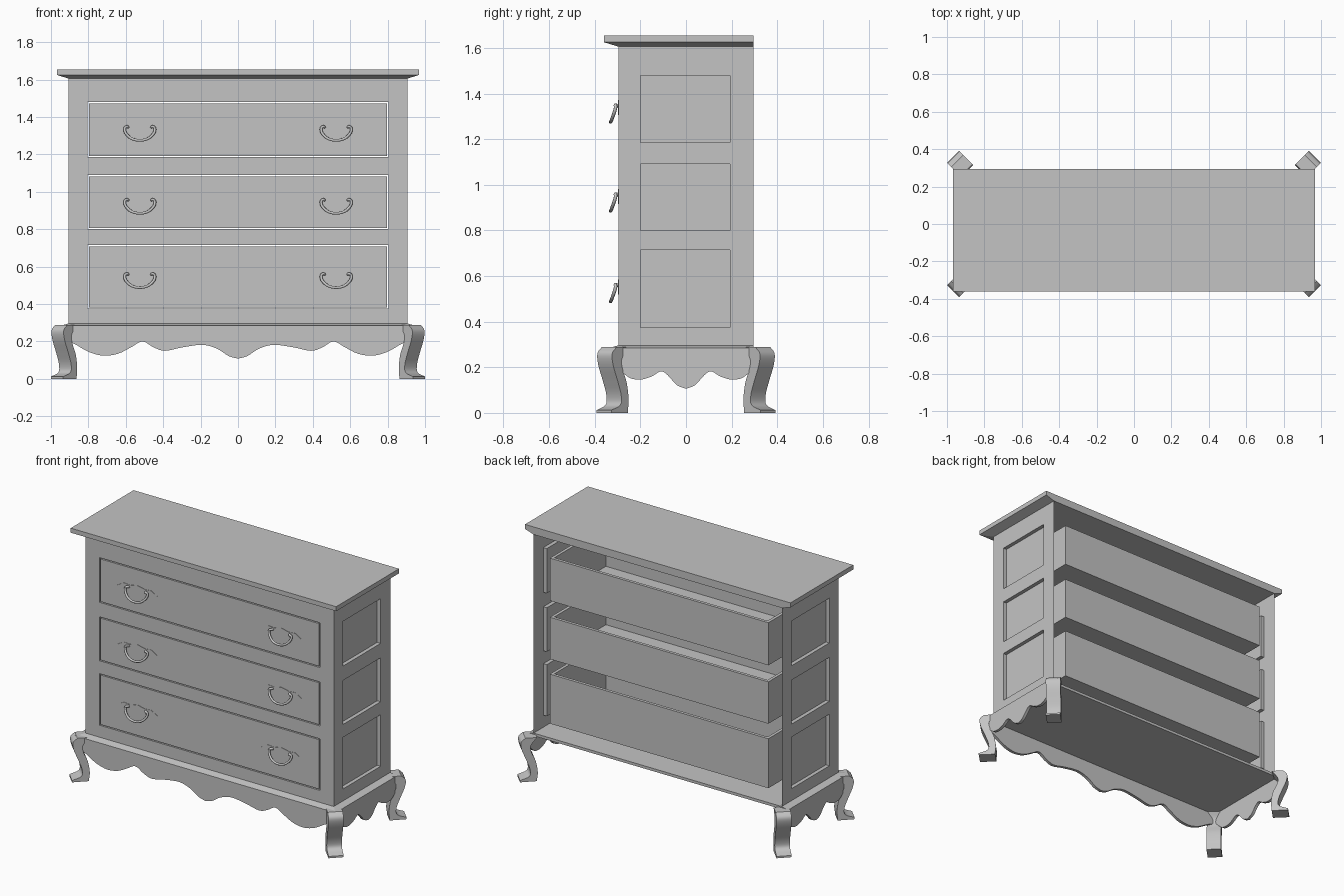
import bpy, bmesh, math
from mathutils import Vector

if "Cube" in bpy.data.objects:
    bpy.data.objects.remove(bpy.data.objects["Cube"])

mat = bpy.data.materials.new("plain_grey")
mat.diffuse_color = (0.55, 0.55, 0.55, 1)
mat.use_nodes = True
mat.node_tree.nodes["Principled BSDF"].inputs["Base Color"].default_value = mat.diffuse_color


def finish(ob, smooth=None):
    me = ob.data
    me.materials.clear()
    me.materials.append(mat)
    if smooth:
        me.polygons.foreach_set("use_smooth", [True] * len(me.polygons))
        me.set_sharp_from_angle(angle=math.radians(smooth))
    return ob


def make(name, verts, faces, smooth=None, closed=True):
    me = bpy.data.meshes.new(name)
    me.from_pydata([tuple(v) for v in verts], [], faces)
    bm = bmesh.new()
    bm.from_mesh(me)
    bmesh.ops.remove_doubles(bm, verts=bm.verts, dist=1e-5)
    if closed:
        bmesh.ops.recalc_face_normals(bm, faces=bm.faces)
    bm.to_mesh(me)
    bm.free()
    ob = bpy.data.objects.new(name, me)
    bpy.context.collection.objects.link(ob)
    return finish(ob, smooth)


def prism(name, pts, place, smooth=None):
    """Extrude a 2D outline; place(u, v, side) gives the point for side -1 / +1."""
    n = len(pts)
    verts = [place(u, v, s) for s in (-1, 1) for u, v in pts]
    faces = [tuple(range(n)), tuple(range(n, 2 * n))]
    faces += [(i, (i + 1) % n, n + (i + 1) % n, n + i) for i in range(n)]
    return make(name, verts, faces, smooth)


def rings(name, levels):
    """Stack of rectangles (half x, front y, back y, z)."""
    verts, faces = [], [(0, 1, 2, 3)]
    for hx, f, b, z in levels:
        verts += [(-hx, f, z), (hx, f, z), (hx, b, z), (-hx, b, z)]
    for k in range(len(levels) - 1):
        faces += [(4*k + i, 4*k + (i+1) % 4, 4*k + 4 + (i+1) % 4, 4*k + 4 + i) for i in range(4)]
    e = 4 * (len(levels) - 1)
    faces.append((e, e + 1, e + 2, e + 3))
    return make(name, verts, faces)


def spline(pts, n=4):
    """Catmull-Rom through a few points."""
    P = [Vector(p) for p in pts]
    P = [2 * P[0] - P[1]] + P + [2 * P[-1] - P[-2]]
    out = []
    for i in range(1, len(P) - 2):
        a, b, c, d = P[i - 1:i + 3]
        for k in range(n):
            t = k / n
            out.append(0.5 * (2*b + (c - a)*t + (2*a - 5*b + 4*c - d)*t*t + (3*b - a - 3*c + d)*t**3))
    return out + [P[-2]]


def grid_panel(name, us, vs, place, depth=None):
    """Panel with odd cells in both directions cut out, or recessed by depth."""
    verts, faces = [], []

    def quad(q):
        faces.append(tuple(range(len(verts), len(verts) + 4)))
        verts.extend(place(*p) for p in q)

    for i in range(len(us) - 1):
        for j in range(len(vs) - 1):
            c = [(us[i], vs[j]), (us[i+1], vs[j]), (us[i+1], vs[j+1]), (us[i], vs[j+1])]
            if not (i % 2 and j % 2):
                quad([(u, v, 0) for u, v in c])
            elif depth:
                quad([(u, v, depth) for u, v in c])
                for k in range(4):
                    a, b = c[k], c[(k + 1) % 4]
                    quad([(*a, 0), (*b, 0), (*b, depth), (*a, depth)])
    ob = make(name, verts, faces)
    return ob


# Top board with sloped underside, and base moulding with cabinet floor
rings("top_board", [(.905, -.295, .295, 1.605), (.968, -.36, .295, 1.625), (.968, -.36, .295, 1.655)])
rings("base_moulding", [(.95, -.34, .295, .278), (.95, -.34, .295, .284), (.906, -.296, .295, .296)])

# Cabinet front frame with drawer openings
drawers = [(.375, .715), (.80, 1.09), (1.185, 1.48)]
zs = [.29] + [z for d in drawers for z in d] + [1.61]
frame = grid_panel("front_frame", [-.905, -.805, .805, .905], zs, lambda u, v, d: (u, -.295, v))
sol = frame.modifiers.new("thickness", 'SOLIDIFY')
sol.thickness = .015
sol.offset = -1 if frame.data.polygons[0].normal.y < 0 else 1

# Cabinet sides with three recessed panels each, open back
for s, side in ((-1, "left"), (1, "right")):
    grid_panel(side + "_side_panel", [-.295, -.2, .193, .295], zs,
               lambda u, v, d: (s * (.905 - d), u, v), .025)

# Drawers (open boxes) and handles
for n, ((z0, z1), hz) in enumerate(zip(drawers, (.55, .947, 1.337)), 1):
    z0 += .007
    z1 -= .007
    X, F, B, t = .797, -.295, .28, .02
    ring = lambda x, f, b, z: [(-x, f, z), (x, f, z), (x, b, z), (-x, b, z)]
    verts = ring(X, F, B, z0) + ring(X, F, B, z1) + ring(X-t, F+t, B-t, z1) + ring(X-t, F+t, B-t, z0+t)
    faces = [(0, 1, 2, 3), (12, 13, 14, 15)]
    for k in (0, 4, 8):
        faces += [(k+i, k+(i+1) % 4, k+4+(i+1) % 4, k+4+i) for i in range(4)]
    make(f"drawer_{n}", verts, faces)

    for s, side in ((-1, "left"), (1, "right")):
        cx = s * .525
        # wing-shaped back plate
        half = [(-.145, 0), (-.10, .026), (-.055, .022), (0, .034), (.055, .022), (.10, .026)]
        outline = half + [(-u, -v * .9) for u, v in half]
        prism(f"handle_plate_{n}_{side}", outline,
              lambda u, v, k: (cx + u, -.2955 - .0012 * (1 + k), hz + v))
        # hanging bail, tilted forward
        path = [(-.062, -.293, .008), (-.068, -.31, .012), (-.08, -.308, .004), (-.076, -.315, -.022),
                (-.045, -.326, -.052), (0, -.33, -.062)]
        path += [(-x, y, z) for x, y, z in path[-2::-1]]
        cu = bpy.data.curves.new("bail", 'CURVE')
        cu.dimensions = '3D'
        cu.bevel_depth = .0075
        cu.bevel_resolution = 2
        cu.use_fill_caps = True
        sp = cu.splines.new('POLY')
        pts = spline(path, 3)
        sp.points.add(len(pts) - 1)
        for p, q in zip(sp.points, pts):
            p.co = (q.x + cx, q.y, q.z + hz, 1)
        tmp = bpy.data.objects.new("bail", cu)
        bpy.context.collection.objects.link(tmp)
        dg = bpy.context.evaluated_depsgraph_get()
        me = bpy.data.meshes.new_from_object(tmp.evaluated_get(dg))
        bpy.data.objects.remove(tmp)
        bail = bpy.data.objects.new(f"handle_bail_{n}_{side}", me)
        bpy.context.collection.objects.link(bail)
        finish(bail, 50)

# Scalloped front apron (half profile mirrored)
half = [(0, .108), (.05, .122), (.11, .16), (.19, .182), (.3, .168), (.39, .15), (.45, .168), (.51, .2),
        (.57, .17), (.64, .135), (.72, .124), (.8, .145), (.88, .19), (.95, .215)]
right = spline([(x, z, 0) for x, z in half])
edge = [(-p.x, p.y) for p in right[:0:-1]] + [(p.x, p.y) for p in right]
prism("front_apron", edge + [(.95, .28), (-.95, .28)],
      lambda u, v, k: (u, -.33 + .01 * k, v), 40)

# Scalloped side aprons
half = [(0, .106), (.04, .122), (.08, .165), (.11, .182), (.15, .16), (.2, .146), (.25, .155), (.295, .195)]
back = spline([(y, z, 0) for y, z in half])
edge = [(-p.x, p.y) for p in back[:0:-1]] + [(p.x, p.y) for p in back]
for s, side in ((-1, "left"), (1, "right")):
    prism(side + "_apron", [(-.325, .28), (-.325, .21)] + edge + [(.295, .28)],
          lambda u, v, k: (s * (.94 + .01 * k), u, v), 40)

# Curved legs set diagonally at the corners
outer = spline([(.945, .288, 0), (.964, .26, 0), (.96, .21, 0), (.94, .14, 0), (.925, .08, 0),
                (.928, .035, 0), (.968, .012, 0)])
inner = spline([(.895, .012, 0), (.892, .06, 0), (.9, .13, 0), (.918, .19, 0), (.922, .235, 0), (.895, .288, 0)])
profile = [(p.x, p.y) for p in outer] + [(.968, 0), (.895, 0)] + [(p.x, p.y) for p in inner]
w = .0325
for sx, a in ((-1, "left"), (1, "right")):
    for sy, b in ((-1, "front"), (1, "back")):
        prism(f"{b}_{a}_leg", profile,
              lambda u, v, k: (sx * (u + k * w), sy * (u - .608 - k * w), v), 40)
